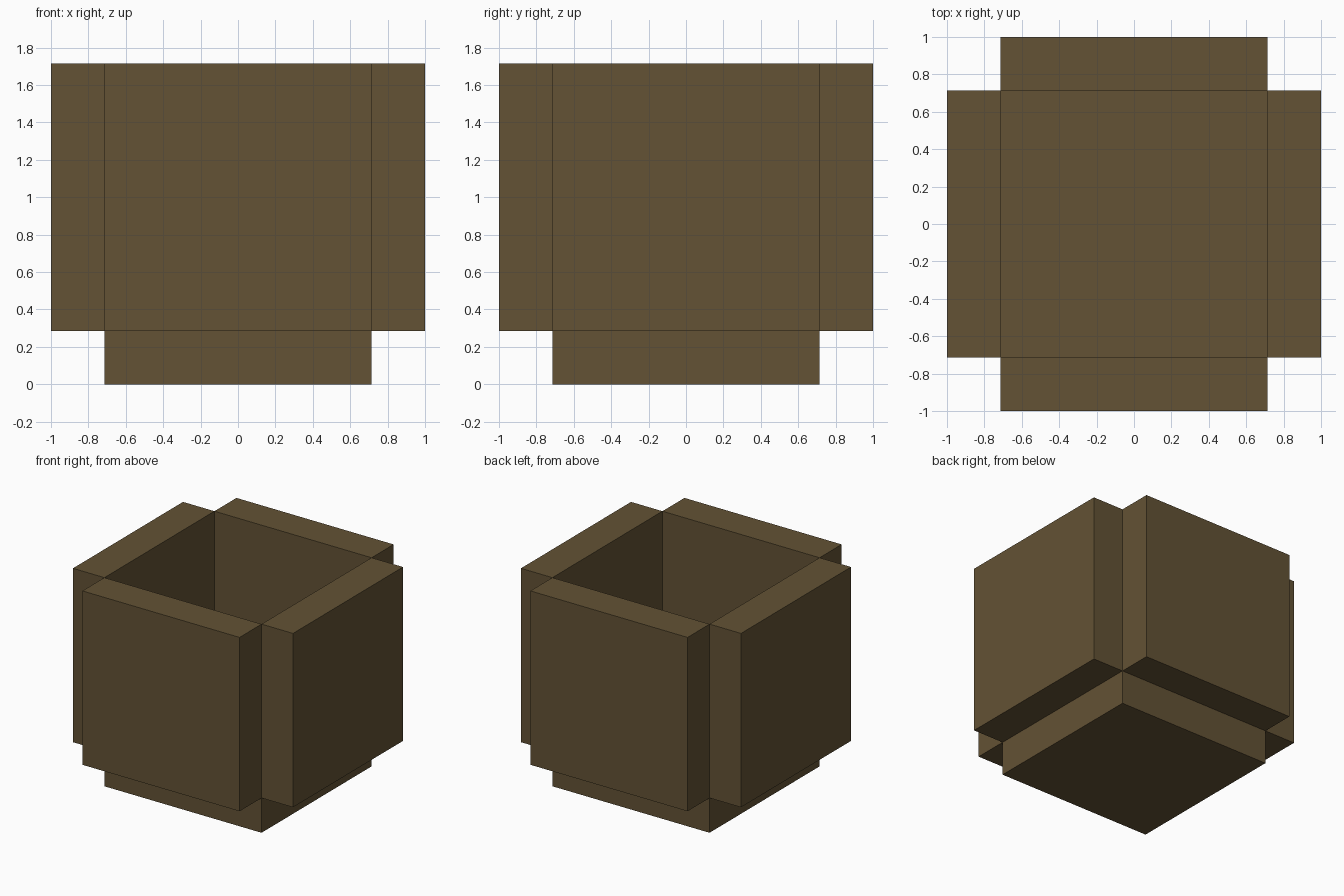
import bpy
import bmesh
from mathutils import Matrix, Vector

if "Cube" in bpy.data.objects:
    bpy.data.objects.remove(bpy.data.objects["Cube"])

U = 2 / 14  # grid unit: 14 units across the widest side

wood = bpy.data.materials.new("dark brown")
wood.diffuse_color = (0.125, 0.085, 0.035, 1)
wood.use_nodes = True
wood.node_tree.nodes["Principled BSDF"].inputs["Base Color"].default_value = wood.diffuse_color


def box(name, centre, size):
    """Axis-aligned block, centre and size in grid units."""
    bm = bmesh.new()
    bmesh.ops.create_cube(
        bm, size=1,
        matrix=Matrix.Translation(Vector(centre) * U)
        @ Matrix.Diagonal((*(Vector(size) * U), 1)))
    mesh = bpy.data.meshes.new(name)
    bm.to_mesh(mesh)
    bm.free()
    mesh.materials.append(wood)
    obj = bpy.data.objects.new(name, mesh)
    bpy.context.collection.objects.link(obj)


# Bottom slab, its top is the floor of the open box
box("bottom_panel", (0, 0, 1), (10, 10, 2))

# Four walls standing just outside the slab, meeting only at the corner edges
for side, x, y in (("front", 0, -1), ("back", 0, 1), ("left", -1, 0), ("right", 1, 0)):
    box(side + "_panel", (6 * x, 6 * y, 7),
        (2 if x else 10, 2 if y else 10, 10))
